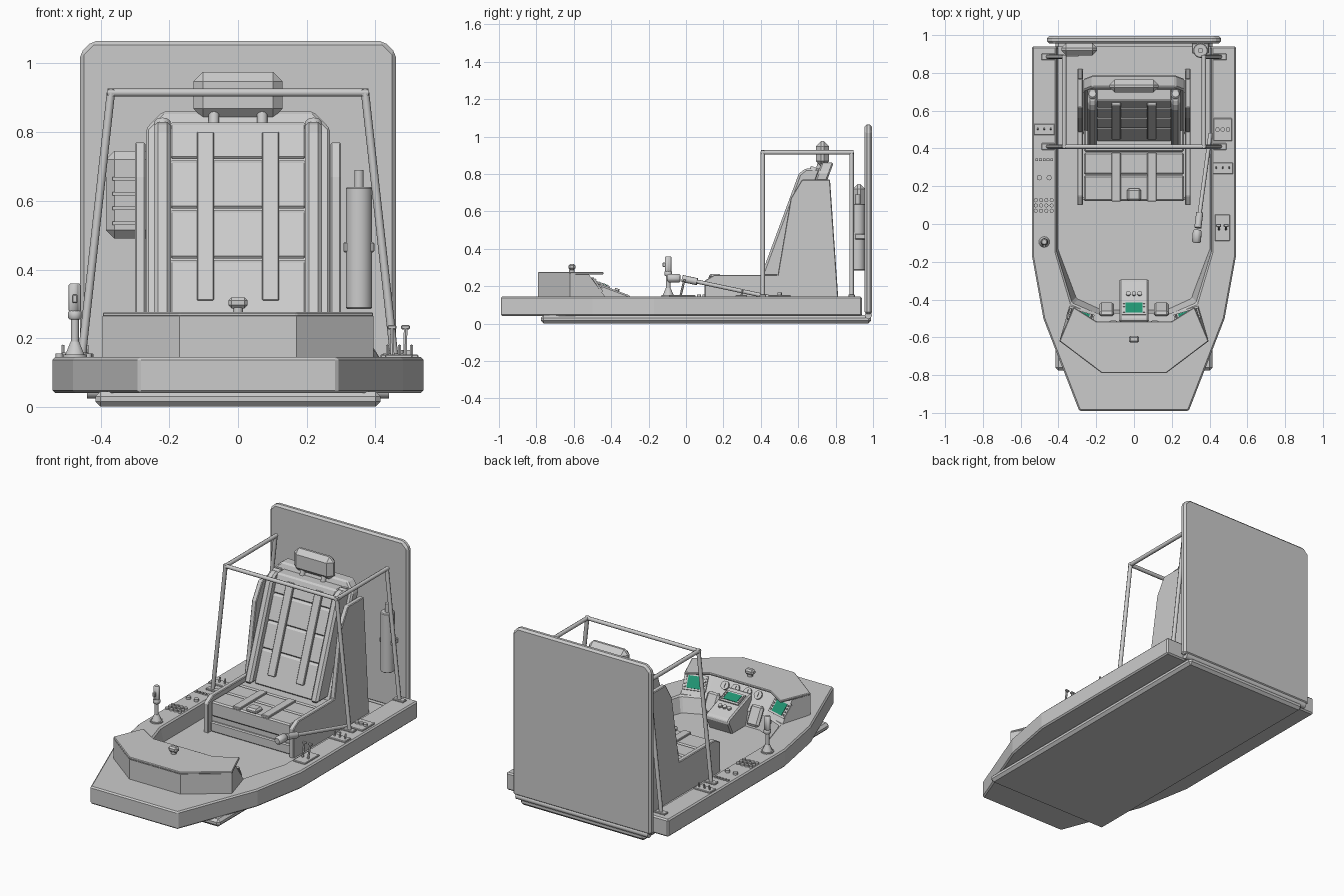
import bpy, bmesh, math
from mathutils import Vector, Matrix


def material(name, rgb):
    m = bpy.data.materials.new(name)
    m.diffuse_color = (*rgb, 1)
    return m


GREY = material("grey", (0.6, 0.6, 0.6))
GREEN = material("screen green", (0.015, 0.3, 0.17))


def finish(name, bm, mat=GREY, bevel=0, smooth=False):
    bmesh.ops.recalc_face_normals(bm, faces=bm.faces)
    me = bpy.data.meshes.new(name)
    bm.to_mesh(me)
    bm.free()
    me.materials.append(mat)
    ob = bpy.data.objects.new(name, me)
    bpy.context.collection.objects.link(ob)
    if bevel:
        b = ob.modifiers.new("bevel", 'BEVEL')
        b.width, b.segments, b.limit_method = bevel, 1, 'ANGLE'
    if smooth:
        bpy.context.view_layer.objects.active = ob
        ob.select_set(True)
        bpy.ops.object.shade_smooth_by_angle(angle=math.radians(50))
        ob.select_set(False)
    return ob


def loft(name, rings, mat=GREY, bevel=0):
    """Closed solid through rings of 3D points."""
    bm = bmesh.new()
    vs = [[bm.verts.new(p) for p in r] for r in rings]
    n = len(rings[0])
    bm.faces.new(vs[0])
    bm.faces.new(vs[-1])
    for a, b in zip(vs, vs[1:]):
        for i in range(n):
            j = (i + 1) % n
            bm.faces.new((a[i], a[j], b[j], b[i]))
    return finish(name, bm, mat, bevel)


def plan(name, pts, z0, z1, bevel=0):
    return loft(name, [[(x, y, z) for x, y in pts] for z in (z0, z1)], bevel=bevel)


def side(name, pts, x0, x1, bevel=0):
    return loft(name, [[(x, y, z) for y, z in pts] for x in (x0, x1)], bevel=bevel)


def box(name, c, s, bevel=0, mat=GREY, rot=None):
    bm = bmesh.new()
    bmesh.ops.create_cube(bm, size=1)
    m = Matrix.Translation(c) @ (rot.to_4x4() if rot else Matrix()) @ Matrix.Diagonal((*s, 1))
    bmesh.ops.transform(bm, matrix=m, verts=bm.verts)
    return finish(name, bm, mat, bevel)


def rod(name, p, q, r, r2=None, n=10, bevel=0):
    p, q = Vector(p), Vector(q)
    bm = bmesh.new()
    bmesh.ops.create_cone(bm, cap_ends=True, segments=n, radius1=r,
                          radius2=r if r2 is None else r2, depth=(q - p).length)
    m = Matrix.Translation((p + q) / 2) @ Vector((0, 0, 1)).rotation_difference(q - p).to_matrix().to_4x4()
    bmesh.ops.transform(bm, matrix=m, verts=bm.verts)
    return finish(name, bm, GREY, bevel, n > 6)


def mirrored(half):
    return half + [(-x, y) for x, y in reversed(half)]


# Hull: U-shaped rail around the cockpit, floor and underside plate
outer = [(0.54, 0.94), (0.54, -0.17), (0.48, -0.5), (0.29, -0.99)]
in_top = [(0.19, -0.48), (0.33, -0.42), (0.41, -0.15), (0.41, 0.94)]
in_low = [(0.17, -0.45), (0.30, -0.39), (0.40, -0.13), (0.40, 0.94)]


def hull_ring(inner, z):
    o = outer + [(-x, y) for x, y in reversed(outer)]
    i = [(-x, y) for x, y in reversed(inner)] + inner
    return [(x, y, z) for x, y in o + i]


loft("hull_rail", [hull_ring(in_low, 0.04), hull_ring(in_top, 0.145)], bevel=0.008)
plan("cockpit_floor", mirrored([(0.41, 0.94), (0.41, -0.15), (0.33, -0.42), (0.19, -0.5)]), 0.042, 0.055)
box("underside_plate", (0, 0.107, 0.023), (0.83, 1.766, 0.045), 0.015)

# Rear board with cut corners
c = [(0.46, 0.05), (0.46, 1.03), (0.425, 1.065)]
loft("rear_board", [[(x, y, z) for x, z in mirrored(c)] for y in (0.955, 0.995)], bevel=0.012)
rod("board_hinge", (-0.44, 0.975, 0.045), (0.44, 0.975, 0.045), 0.02, n=8)

# Front dash: sloped instrument body with overhanging lid
front = [(-0.17, -0.79), (0.17, -0.79), (0.395, -0.62)]
low = front + [(0.34, -0.43), (0.2, -0.47), (-0.2, -0.47), (-0.34, -0.43), (-0.395, -0.62)]
top = front + [(0.345, -0.52), (0.2, -0.57), (-0.2, -0.57), (-0.345, -0.52), (-0.395, -0.62)]
lid = front + [(0.32, -0.44), (0.2, -0.515), (-0.2, -0.515), (-0.32, -0.44), (-0.395, -0.62)]
loft("dash_body", [[(x, y, 0.14) for x, y in low], [(x, y, 0.264) for x, y in top]])
plan("dash_lid", lid, 0.262, 0.276, 0.004)
rod("dash_knob_stem", (0, -0.61, 0.27), (0, -0.61, 0.29), 0.015)
box("dash_knob", (0, -0.61, 0.303), (0.055, 0.036, 0.032), 0.009)


def on_panel(a, b, c):
    """Frame on a slanted panel: a-b is the lower edge, c is above a."""
    a, b, c = map(Vector, (a, b, c))
    u = (b - a).normalized()
    n = u.cross(c - a).normalized()
    return (a + b) / 2, u, n.cross(u), n


def panel_box(name, f, x, y, size, lift, mat=GREY):
    o, u, v, n = f
    box(name, o + u * x + v * y + n * lift, size, 0, mat, Matrix((u, v, n)).transposed())


# Instruments on the three dash faces
for s, tag in ((1, "right"), (-1, "left")):
    a, b = (s * 0.34, -0.43, 0.14), (s * 0.2, -0.47, 0.14)
    a, b = (a, b) if s > 0 else (b, a)
    t = (s * 0.345, -0.52, 0.264) if s > 0 else (-0.2, -0.57, 0.264)
    f = on_panel(a, b, t)
    panel_box(tag + "_display_frame", f, 0, 0.078, (0.135, 0.09, 0.01), 0.004)
    panel_box(tag + "_display_screen", f, 0, 0.078, (0.085, 0.07, 0.004), 0.010, GREEN)
    for k in range(8):
        panel_box(tag + "_display_key", f, 0.055 * (1 if k % 2 else -1), 0.05 + 0.019 * (k // 2),
                  (0.011, 0.009, 0.008), 0.012)
f = on_panel((0.2, -0.47, 0.14), (-0.2, -0.47, 0.14), (0.2, -0.57, 0.264))
for x in (-0.11, -0.04, 0.04, 0.11):
    p = f[0] + f[1] * x + f[2] * 0.1
    rod("gauge", p, p + f[3] * 0.01, 0.025, n=14)
    panel_box("gauge_needle", f, x, 0.1, (0.006, 0.026, 0.004), 0.012)

# Centre console with screen, keys and flanking pedals
side("centre_console", [(-0.52, 0.05), (-0.33, 0.05), (-0.29, 0.13), (-0.30, 0.15), (-0.5, 0.225), (-0.52, 0.225)],
     -0.078, 0.078, 0.008)
f = on_panel((0.07, -0.30, 0.15), (-0.07, -0.30, 0.15), (0.07, -0.5, 0.225))
panel_box("console_frame", f, 0, 0.155, (0.125, 0.08, 0.008), 0.003)
panel_box("console_screen", f, 0, 0.155, (0.09, 0.055, 0.004), 0.008, GREEN)
for k in range(8):
    panel_box("console_side_key", f, 0.053 * (1 if k % 2 else -1), 0.13 + 0.016 * (k // 2), (0.01, 0.009, 0.008), 0.008)
for x in (-0.03, 0, 0.03):
    p = f[0] + f[1] * x + f[2] * 0.075
    rod("console_button", p, p + f[3] * 0.012, 0.012)
for s in (-1, 1):
    box("foot_pedal", (s * 0.145, -0.452, 0.135), (0.08, 0.03, 0.12), 0.012, rot=Matrix.Rotation(0.5, 3, 'X'))
    rod("pedal_arm", (s * 0.145, -0.44, 0.13), (s * 0.145, -0.5, 0.1), 0.015)


# Seat: side panels, base, padded blocks, shell
def lean(z):
    return 0.45 + 0.37 * (z - 0.28)


panel = [(0.1, 0.05), (0.1, 0.23), (0.15, 0.26), (0.49, 0.26), (0.56, 0.67), (0.62, 0.77), (0.77, 0.77), (0.82, 0.05)]
for s in (-1, 1):
    side("seat_side_panel", panel, s * 0.27, s * 0.3, 0.004)
    bol = [(lean(z) + d, z) for z, d in ((0.25, -0.04), (0.80, -0.04), (0.83, -0.015), (0.83, 0.07), (0.25, 0.07))]
    side("back_bolster", bol, s * 0.195, s * 0.245, 0.012)
    rod("headrest_post", (s * 0.22, 0.66, 0.76), (s * 0.22, 0.69, 0.835), 0.026, n=8, bevel=0.006)
    # Harness straps along the back and the cushion
    side("back_strap", [(lean(z) + d, z) for z, d in ((0.31, -0.014), (0.8, -0.014), (0.8, 0.004), (0.31, 0.004))],
         s * 0.07, s * 0.12, 0.003)
    box("cushion_strap", (s * 0.095, 0.25, 0.243), (0.05, 0.26, 0.016), 0.003)
box("seat_base", (0, 0.42, 0.11), (0.54, 0.56, 0.12))
box("seat_front_step", (0, 0.15, 0.085), (0.54, 0.05, 0.06), 0.006)
for y0, y1 in ((0.12, 0.26), (0.26, 0.38), (0.38, 0.52)):
    box("cushion_block", (0, (y0 + y1) / 2, 0.195), (0.53, y1 - y0 - 0.004, 0.09), 0.008)
zs = [0.24, 0.43, 0.575, 0.72, 0.83]
for a, b in zip(zs, zs[1:]):
    a, b = a + 0.002, b - 0.002
    side("back_block", [(lean(a), a), (lean(b), b), (lean(b) + 0.08, b), (lean(a) + 0.08, a)], -0.2, 0.2, 0.008)
shell = mirrored([(0.268, 0.1), (0.268, 0.81), (0.22, 0.86)])
loft("seat_shell", [[(x, lean(z) + d, z) for x, z in shell] for d in (0.06, 0.125)], bevel=0.008)
box("harness_buckle", (0, 0.155, 0.25), (0.075, 0.065, 0.03), 0.01)
box("headrest", (0, 0.73, 0.908), (0.26, 0.07, 0.135), 0.028)
for s in (-1, 1):
    rod("headrest_stem", (s * 0.07, 0.70, 0.78), (s * 0.07, 0.73, 0.9), 0.016)

# Tube frame over the seat
R = 0.012
for s in (-1, 1):
    for y in (0.41, 0.885):
        rod("frame_post", (s * 0.455, y, 0.145), (s * 0.37, y, 0.915), R, n=8)
        box("post_foot", (s * 0.455, y, 0.149), (0.07, 0.035, 0.012), 0.003)
    rod("frame_side_bar", (s * 0.37, 0.40, 0.915), (s * 0.37, 0.895, 0.915), R, n=8)
rod("frame_cross_bar", (-0.38, 0.41, 0.915), (0.38, 0.41, 0.915), R, n=8)

# Vented box and bottle on the rear board
box("vent_box", (-0.29, 0.925, 0.618), (0.19, 0.065, 0.255), 0.025)
for k in range(4):
    box("vent_slat", (-0.33, 0.892, 0.535 + 0.043 * k), (0.07, 0.008, 0.01))
rod("bottle", (0.352, 0.918, 0.285), (0.352, 0.918, 0.64), 0.039, n=14, bevel=0.004)
rod("bottle_neck", (0.352, 0.918, 0.63), (0.352, 0.918, 0.69), 0.014)
box("bottle_strap", (0.352, 0.93, 0.465), (0.09, 0.055, 0.03), 0.004)

# Left joystick
jx, jy = -0.475, -0.095
rod("joystick_base", (jx, jy, 0.143), (jx, jy, 0.152), 0.036, n=14)
rod("joystick_boot", (jx, jy, 0.15), (jx, jy, 0.19), 0.03, 0.013)
rod("joystick_stem", (jx, jy, 0.18), (jx, jy, 0.27), 0.012)
rod("joystick_collar", (jx, jy, 0.255), (jx, jy, 0.28), 0.021, bevel=0.004)
rod("joystick_grip", (jx, jy, 0.275), (jx, jy, 0.36), 0.019, bevel=0.006)
box("joystick_trigger", (jx, jy - 0.02, 0.315), (0.016, 0.02, 0.025), 0.003)

# Right long lever beside the seat
rod("long_lever", (0.405, 0.48, 0.135), (0.34, 0.0, 0.237), 0.011)
rod("lever_sleeve", (0.348, 0.06, 0.224), (0.338, -0.02, 0.241), 0.019)
rod("lever_grip", (0.336, -0.03, 0.243), (0.33, -0.10, 0.243), 0.026, n=8, bevel=0.008)

# Rail control plates with switches
Z = 0.145
for name, x, y, sx, sy in (("left_switch", -0.475, 0.5, 0.11, 0.06), ("right_knob", 0.47, 0.5, 0.1, 0.12),
                           ("right_switch", 0.47, 0.295, 0.11, 0.06), ("throttle", 0.468, -0.02, 0.08, 0.14)):
    box(name + "_plate", (x, y, Z + 0.002), (sx, sy, 0.012), 0.003)
for k in (-1, 0, 1):
    for x, y in ((-0.475, 0.5), (0.47, 0.295)):
        rod("toggle_switch", (x + k * 0.035, y, Z), (x + k * 0.035, y + 0.008, Z + 0.035), 0.005, n=6)
    rod("oval_knob", (0.47 + k * 0.028, 0.5, Z), (0.47 + k * 0.028, 0.5, Z + 0.02), 0.012)
for s in (-1, 1):
    rod("throttle_lever", (0.468 + s * 0.018, -0.03, Z), (0.468 + s * 0.02, -0.01, 0.228), 0.006, n=6)
    box("throttle_handle", (0.468 + s * 0.02, -0.008, 0.232), (0.026, 0.016, 0.012), 0.003)
    rod("rail_dial", (-0.475 + s * 0.026, 0.245, Z), (-0.475 + s * 0.026, 0.245, Z + 0.014), 0.014)
for k in range(5):
    box("rail_slot", (-0.475 + (k - 2) * 0.02, 0.34, Z + 0.003), (0.014, 0.014, 0.01))
for i in range(4):
    for j in range(3):
        rod("keypad_button", (-0.52 + i * 0.028, 0.07 + j * 0.028, Z), (-0.52 + i * 0.028, 0.07 + j * 0.028, Z + 0.01), 0.011, n=8)
